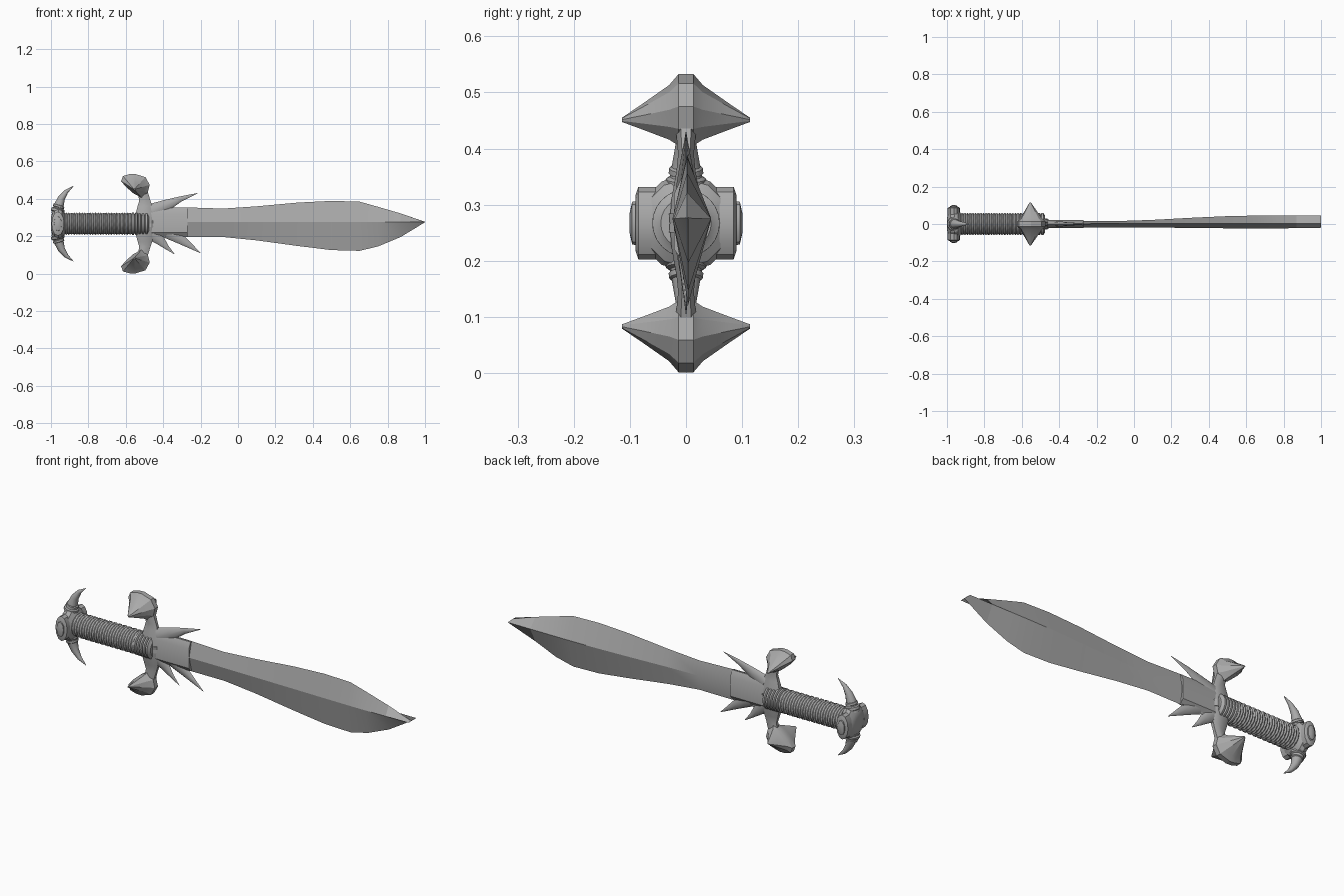
import bpy, bmesh, math
from mathutils import Vector

cube = bpy.data.objects.get("Cube")
if cube:
    bpy.data.objects.remove(cube)

AXIS = 0.267
steel = bpy.data.materials.new("grey steel")
steel.use_nodes = True
GREY = (0.4, 0.4, 0.4, 1)
steel.diffuse_color = GREY
steel.node_tree.nodes["Principled BSDF"].inputs["Base Color"].default_value = GREY


def loft(name, rings, angle=30, flip=False):
    """Skin a list of equal-length point rings and cap both ends."""
    bm = bmesh.new()
    rows = []
    for ring in rings:
        pts = [(x, y, 2 * AXIS - z if flip else z) for x, y, z in ring]
        rows.append([bm.verts.new(p) for p in pts])
    n = len(rows[0])
    for a, b in zip(rows, rows[1:]):
        for i in range(n):
            j = (i + 1) % n
            bm.faces.new((a[i], a[j], b[j], b[i]))
    bm.faces.new(rows[0])
    bm.faces.new(rows[-1])
    bmesh.ops.remove_doubles(bm, verts=bm.verts, dist=0.0002)
    bmesh.ops.recalc_face_normals(bm, faces=bm.faces)
    mesh = bpy.data.meshes.new(name)
    bm.to_mesh(mesh)
    bm.free()
    mesh.materials.append(steel)
    ob = bpy.data.objects.new(name, mesh)
    bpy.context.collection.objects.link(ob)
    bpy.ops.object.select_all(action='DESELECT')
    ob.select_set(True)
    bpy.context.view_layer.objects.active = ob
    bpy.ops.object.shade_smooth_by_angle(angle=math.radians(angle))
    return ob


def lathe(name, profile, sides=24, ripple=None, angle=40):
    """Revolve (x, radius) pairs around the sword's long axis."""
    rings = []
    for k, (x, r) in enumerate(profile):
        ring = []
        for i in range(sides):
            a = math.tau * i / sides
            rr = r + (ripple(k, i) if ripple else 0)
            ring.append((x, rr * math.cos(a), AXIS + rr * math.sin(a)))
        rings.append(ring)
    return loft(name, rings, angle)


def taper(name, path, radii, squash=1, sides=8, flip=False):
    """Sweep a tapering oval along an (x, z) path."""
    pts = [Vector(p) for p in path]
    rings = []
    for k, p in enumerate(pts):
        t = (pts[min(k + 1, len(pts) - 1)] - pts[max(k - 1, 0)]).normalized()
        ring = []
        for i in range(sides):
            a = math.tau * i / sides
            u = radii[k] * math.cos(a)
            ring.append((p.x - t.y * u, radii[k] * squash * math.sin(a), p.y + t.x * u))
        rings.append(ring)
    return loft(name, rings, 40, flip)


# Blade: diamond section, ending in a flat horizontal edge
stations = [  # x, top z, bottom z, front y, back y
    (-0.48, 0.355, 0.185, -0.018, 0.018), (-0.30, 0.355, 0.195, -0.018, 0.016),
    (-0.08, 0.348, 0.196, -0.018, 0.016), (0.10, 0.360, 0.178, -0.019, 0.022),
    (0.32, 0.380, 0.148, -0.021, 0.034), (0.50, 0.389, 0.126, -0.023, 0.042),
    (0.65, 0.385, 0.122, -0.024, 0.045), (0.75, 0.357, 0.146, -0.024, 0.045),
    (0.87, 0.322, 0.196, -0.022, 0.045), (1.00, 0.277, 0.275, -0.020, 0.045)]
loft("blade", [[(x, 0.002, t), (x, f, 0.275), (x, 0.004, b), (x, k, 0.275)]
               for x, t, b, f, k in stations], 20)

# Flat block at the root of the blade
loft("blade_root", [[(x, y, z) for y, z in
     ((-0.021, 0.22), (-0.021, 0.32), (-0.006, 0.352), (0.006, 0.352),
      (0.021, 0.32), (0.021, 0.22), (0.006, 0.2), (-0.006, 0.2))]
     for x in (-0.48, -0.27)])

# Barbs on the blade root
taper("upper_barb", [(-0.46, 0.33), (-0.39, 0.362), (-0.31, 0.398), (-0.217, 0.43)],
      (0.045, 0.032, 0.015, 0.001), 0.4)
taper("lower_barb_rear", [(-0.46, 0.22), (-0.42, 0.182), (-0.38, 0.14), (-0.34, 0.105)],
      (0.045, 0.028, 0.012, 0.001), 0.4)
taper("lower_barb_front", [(-0.37, 0.225), (-0.31, 0.187), (-0.25, 0.145), (-0.20, 0.11)],
      (0.04, 0.028, 0.013, 0.001), 0.4)

# Grip wound with beaded cord: ridges along, staggered bumps around
ROWS = 26
grip = []
for k in range(ROWS * 2 + 1):
    grip.append((-0.94 + 0.37 * k / (ROWS * 2), 0.060 if k % 2 else 0.054))


def beads(k, i):
    return -0.004 if k % 2 and (i + k // 2 * 2) % 4 == 0 else 0


lathe("grip", grip, 40, beads, 30)

# Collar of plain rings between grip and guard
collar = [(-0.575, 0.050)]
for k in range(5):
    x = -0.57 + 0.018 * k
    collar += [(x, 0.052), (x + 0.004, 0.060), (x + 0.013, 0.060), (x + 0.017, 0.052)]
lathe("collar", collar + [(-0.475, 0.045)])

# Pommel: faceted disc with a round boss on each side
lathe("pommel", [(-1.0, 0.03), (-0.995, 0.055), (-0.98, 0.078), (-0.96, 0.086),
                 (-0.94, 0.078), (-0.925, 0.055)], 12, angle=25)
for side, word in ((-1, "front"), (1, "back")):
    for label, layers in (
            ("boss_rim", ((0.05, 0.034), (0.085, 0.034), (0.09, 0.026))),
            ("boss", ((0.07, 0.022), (0.096, 0.02), (0.101, 0.008)))):
        loft(f"{word}_pommel_{label}",
             [[(-0.963 + r * math.cos(math.tau * i / 12), side * y,
                AXIS + 1.9 * r * math.sin(math.tau * i / 12)) for i in range(12)]
              for y, r in layers])

# Outline of a guard lobe (x, z) and its peak
lobe = [(-0.625, 0.495), (-0.615, 0.522), (-0.58, 0.532), (-0.55, 0.533),
        (-0.495, 0.516), (-0.472, 0.475), (-0.482, 0.435), (-0.515, 0.405),
        (-0.56, 0.43), (-0.60, 0.465)]
peak = (-0.555, 0.45)
levels = [(-0.114, 0.06), (-0.075, 0.38), (-0.030, 0.76), (-0.013, 1),
          (0.013, 1), (0.030, 0.76), (0.075, 0.38), (0.114, 0.06)]

for flip, word in ((False, "upper"), (True, "lower")):
    # Horn with two rings at its foot
    taper(f"{word}_horn", [(-0.965, 0.32), (-0.958, 0.365), (-0.943, 0.405),
                           (-0.917, 0.44), (-0.88, 0.468)],
          (0.034, 0.026, 0.019, 0.011, 0.001), sides=12, flip=flip)
    taper(f"{word}_horn_ring", [(-0.966, 0.328), (-0.965, 0.333), (-0.962, 0.346),
                                (-0.961, 0.351)],
          (0.028, 0.037, 0.036, 0.027), sides=12, flip=flip)
    taper(f"{word}_horn_band", [(-0.961, 0.352), (-0.960, 0.356), (-0.957, 0.365),
                                (-0.956, 0.369)],
          (0.024, 0.031, 0.030, 0.022), sides=12, flip=flip)
    # Guard arm, narrow at the neck
    arm = [(0.25, -0.555, -0.445, 0.030), (0.31, -0.55, -0.45, 0.026),
           (0.36, -0.537, -0.458, 0.017), (0.39, -0.528, -0.468, 0.014),
           (0.43, -0.535, -0.48, 0.018), (0.46, -0.55, -0.49, 0.018)]
    loft(f"{word}_guard_arm",
         [[(a, -w * 0.5, z), (a + 0.02, -w, z), (b - 0.02, -w, z), (b, -w * 0.5, z),
           (b, w * 0.5, z), (b - 0.02, w, z), (a + 0.02, w, z), (a, w * 0.5, z)]
          for z, a, b, w in arm], flip=flip)
    # Guard lobe rising to a point on both faces
    loft(f"{word}_guard_lobe",
         [[(peak[0] + (x - peak[0]) * s, y, peak[1] + (z - peak[1]) * s)
           for x, z in lobe] for y, s in levels], 15, flip)
